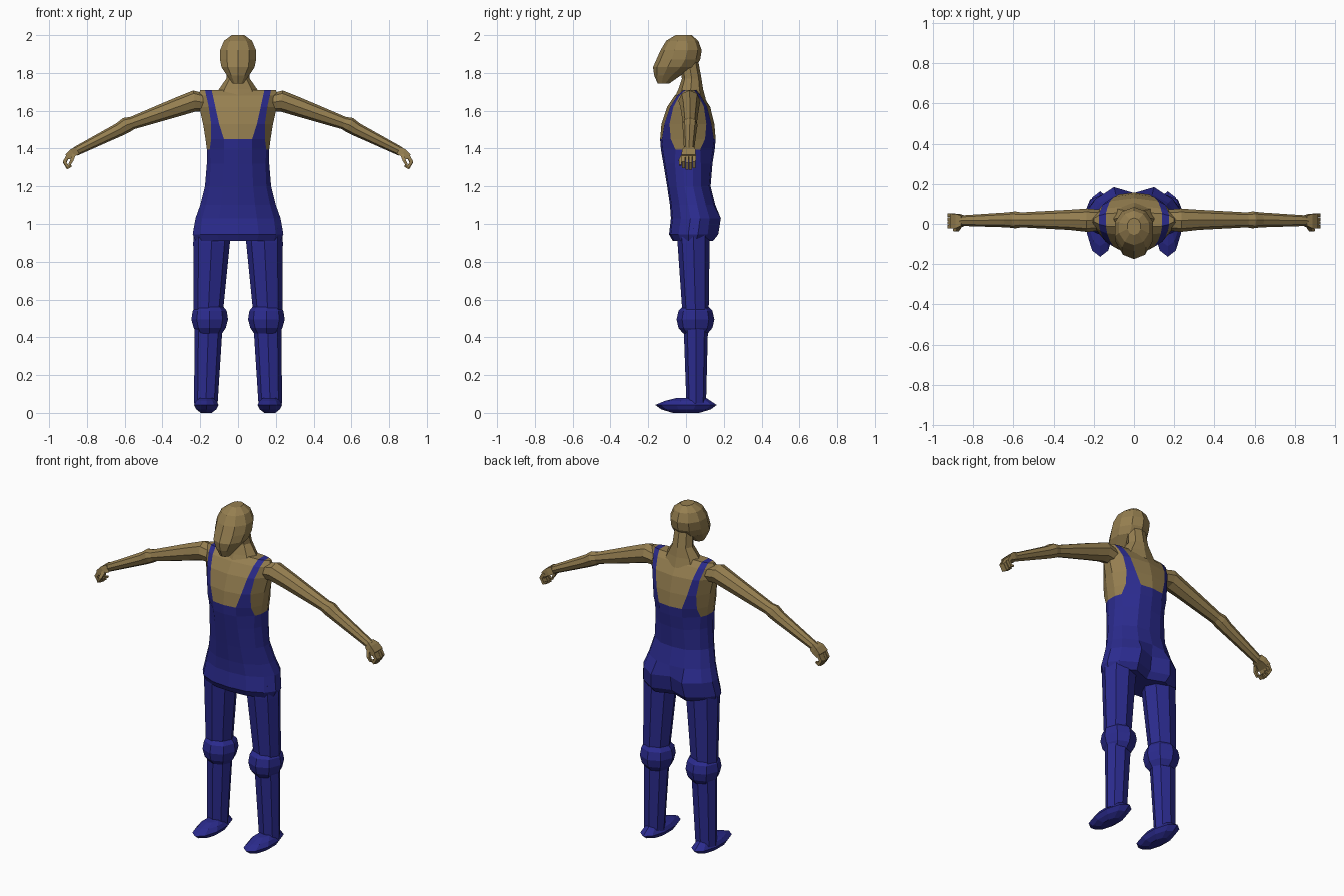
import bpy, bmesh
from math import cos, sin, pi
from mathutils import Vector

Y, Z = Vector((0, 1, 0)), Vector((0, 0, 1))


def material(name, rgb):
    m = bpy.data.materials.new(name)
    m.diffuse_color = (*rgb, 1)
    return m


SKIN = material("skin", (0.30, 0.21, 0.08))
BLUE = material("blue_cloth", (0.024, 0.024, 0.27))


def build(name, verts, faces, mats, face_mats=None, mirror=False):
    bm = bmesh.new()
    vs = [bm.verts.new(v) for v in verts]
    for i, f in enumerate(faces):
        face = bm.faces.new([vs[k] for k in f])
        face.material_index = face_mats[i] if face_mats else 0
    bmesh.ops.recalc_face_normals(bm, faces=bm.faces)
    mesh = bpy.data.meshes.new(name)
    bm.to_mesh(mesh)
    bm.free()
    for m in mats:
        mesh.materials.append(m)
    ob = bpy.data.objects.new(name, mesh)
    bpy.context.collection.objects.link(ob)
    if mirror:
        mod = ob.modifiers.new("mirror", 'MIRROR')
        mod.use_clip = True
    return ob


def loft(name, tubes, n, mat, mirror=False, level=False):
    """Each tube is a list of (x, y, z, radius along y, radius across)."""
    verts, faces = [], []
    for secs in tubes:
        base = len(verts)
        pts = [Vector(s[:3]) for s in secs]
        for i, s in enumerate(secs):
            t = Z if level else (pts[min(i + 1, len(pts) - 1)] - pts[max(i - 1, 0)]).normalized()
            v = t.cross(Y).normalized()
            for k in range(n):
                a = 2 * pi * (k + (0.5 if n == 4 else 0)) / n
                verts.append(pts[i] + Y * (cos(a) * s[3]) + v * (sin(a) * s[4]))
        for i in range(len(secs) - 1):
            for k in range(n):
                p, q = base + i * n + k, base + i * n + (k + 1) % n
                faces.append((p, q, q + n, p + n))
        faces.append(range(base, base + n))
        faces.append(range(base + (len(secs) - 1) * n, base + len(secs) * n))
    return build(name, verts, faces, [mat], mirror=mirror)


# Torso: z, half width, front y, back y, inner strap x, outer strap x
levels = [
    (0.91, 0.225, -0.07, 0.135, 0.10, 0.19),
    (0.945, 0.24, -0.09, 0.165, 0.11, 0.20),
    (1.03, 0.225, -0.08, 0.178, 0.10, 0.19),
    (1.10, 0.20, -0.085, 0.155, 0.09, 0.17),
    (1.20, 0.175, -0.10, 0.13, 0.08, 0.15),
    (1.32, 0.165, -0.12, 0.14, 0.075, 0.145),
    (1.395, 0.165, -0.133, 0.152, 0.075, 0.15),
    (1.45, 0.172, -0.137, 0.157, 0.075, 0.142),
    (1.53, 0.185, -0.13, 0.15, 0.10, 0.142),
    (1.62, 0.205, -0.10, 0.128, 0.12, 0.155),
    (1.68, 0.21, -0.06, 0.09, 0.133, 0.168),
    (1.71, 0.20, -0.02, 0.06, 0.14, 0.175),
]
verts, faces, fmats = [], [], []
for z, w, yf, yb, a, b in levels:
    ym = (yf + yb) / 2
    half = (yb - yf) / 2
    depth = lambda x: half * (1 - (x / w) ** 2.5) ** 0.5
    cleft = 0.03 if z < 1.06 else 0
    verts += [(0, yf, z), (a, ym - depth(a), z), (b, ym - depth(b), z), (w, ym - 0.2 * half, z),
              (w, ym + 0.2 * half, z), (b, ym + depth(b), z), (a, ym + depth(a) + cleft / 2, z),
              (0, yb - cleft, z)]
for i in range(len(levels) - 1):
    z = levels[i][0]
    for c in range(7):
        p = i * 8 + c
        faces.append((p, p + 1, p + 9, p + 8))
        blue = z < 1.39 or c in (1, 5) or (z < 1.44 and c in (0, 6))
        fmats.append(1 if blue else 0)
top = 8 * (len(levels) - 1)
for base, cols in ((0, (1, 1, 1, )), (top, (0, 1, 0))):
    for c in range(3):
        faces.append((base + c, base + c + 1, base + 6 - c, base + 7 - c))
        fmats.append(cols[c])
build("torso_with_overalls", verts, faces, [SKIN, BLUE], fmats, mirror=True)

# Neck
loft("neck", [[(0, 0.02, 1.66, 0.085, 0.13), (0, 0.025, 1.715, 0.065, 0.10),
               (0, 0.03, 1.77, 0.052, 0.062), (0, 0.015, 1.86, 0.05, 0.055)]], 8, SKIN, level=True)

# Head: z, half width, front y, back y
head = [(1.743, 0.03, -0.15, -0.09), (1.785, 0.06, -0.168, -0.03), (1.83, 0.092, -0.175, 0.05),
        (1.87, 0.10, -0.157, 0.075), (1.92, 0.10, -0.135, 0.083), (1.97, 0.078, -0.105, 0.065),
        (2.0, 0.035, -0.055, 0.03)]
loft("head", [[(0, (f + b) / 2, z, (b - f) / 2, w) for z, w, f, b in head]], 10, SKIN, level=True)

# Arms
loft("arms", [[(0.16, 0.02, 1.64, 0.05, 0.045), (0.23, 0.018, 1.652, 0.058, 0.056),
               (0.32, 0.02, 1.62, 0.05, 0.05), (0.56, 0.02, 1.535, 0.037, 0.034),
               (0.59, 0.02, 1.525, 0.042, 0.041), (0.63, 0.02, 1.50, 0.037, 0.036),
               (0.86, 0.016, 1.385, 0.026, 0.024)]], 8, SKIN, mirror=True)

# Hands: palm, four curled fingers and a thumb
loft("palms", [[(0.85, 0.016, 1.39, 0.035, 0.03), (0.875, 0.014, 1.378, 0.05, 0.03),
                (0.905, 0.014, 1.355, 0.053, 0.022)]], 4, SKIN, mirror=True)
fingers = []
for i in range(4):
    y = -0.014 + i * 0.019
    d = 0.006 if i in (0, 3) else 0
    fingers.append([(0.898, y, 1.365, 0.013, 0.014), (0.918, y, 1.325 + d, 0.012, 0.013),
                    (0.902, y, 1.297 + d, 0.011, 0.012), (0.884, y, 1.308 + d, 0.008, 0.008)])
fingers.append([(0.868, -0.01, 1.37, 0.016, 0.014), (0.88, -0.03, 1.338, 0.012, 0.012),
                (0.894, -0.03, 1.312, 0.008, 0.008)])
loft("fingers", fingers, 4, SKIN, mirror=True)

# Trouser legs
loft("trouser_legs", [[(0.14, 0.04, 0.98, 0.085, 0.095), (0.14, 0.04, 0.90, 0.085, 0.097),
                       (0.157, 0.05, 0.54, 0.07, 0.078), (0.157, 0.052, 0.44, 0.064, 0.074),
                       (0.17, 0.054, 0.05, 0.052, 0.062)]], 8, BLUE, mirror=True, level=True)

# Knee pads
loft("knee_pads", [[(0.15, 0.05, 0.42, 0.065, 0.065), (0.15, 0.05, 0.45, 0.09, 0.085),
                    (0.15, 0.05, 0.495, 0.10, 0.097), (0.15, 0.05, 0.54, 0.09, 0.09),
                    (0.15, 0.05, 0.565, 0.065, 0.07)]], 8, BLUE, mirror=True, level=True)

# Shoes
loft("shoes", [[(0.168, 0.0, 0.0, 0.07, 0.03), (0.168, 0.0, 0.018, 0.13, 0.055),
                (0.168, 0.0, 0.042, 0.163, 0.068), (0.168, 0.01, 0.064, 0.12, 0.056),
                (0.168, 0.03, 0.08, 0.075, 0.035)]], 10, BLUE, mirror=True, level=True)
